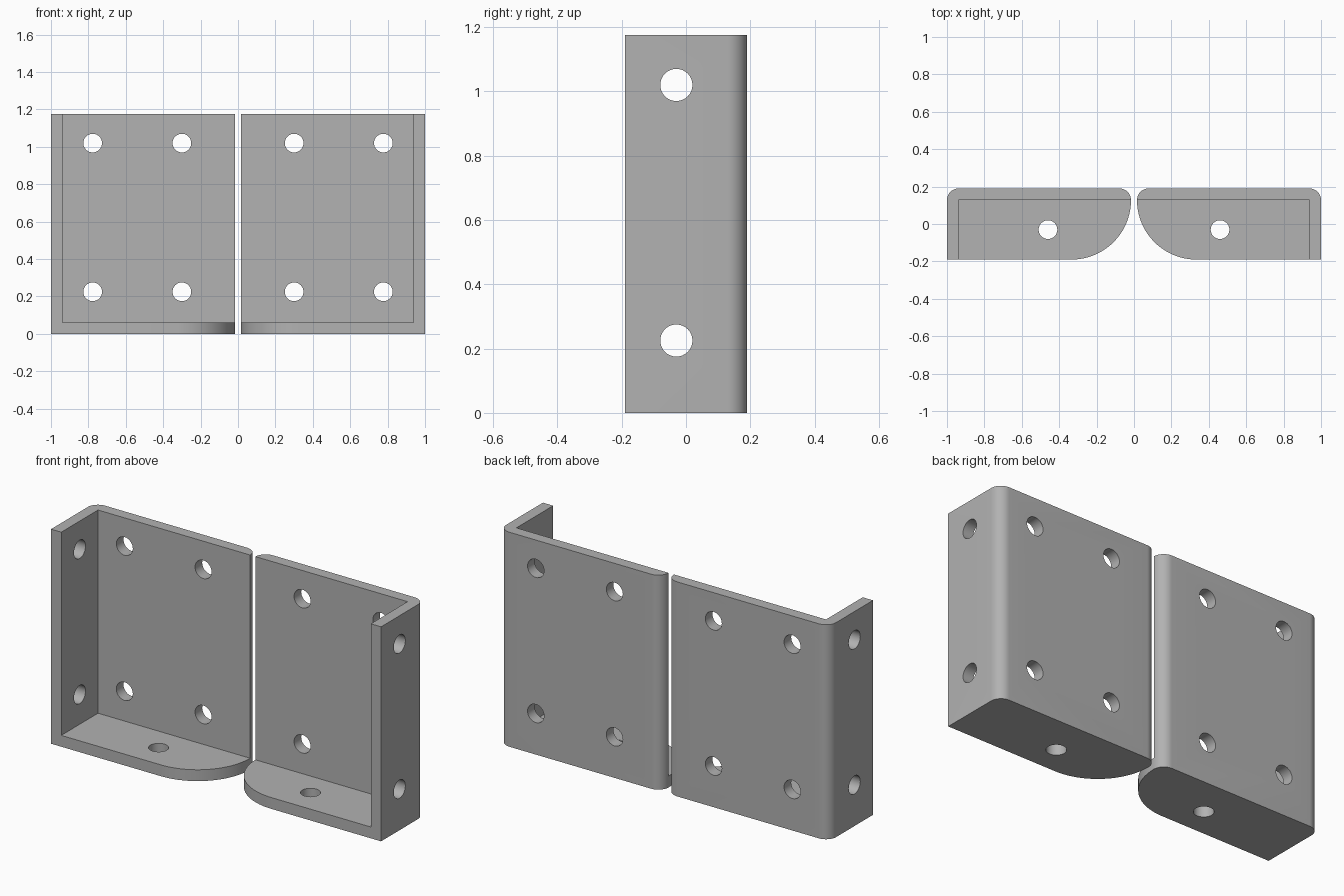
import bpy, bmesh, math
from mathutils import Matrix, Vector

if "Cube" in bpy.data.objects:
    bpy.data.objects.remove(bpy.data.objects["Cube"], do_unlink=True)

GAP, WIDTH, HALF_DEPTH, HEIGHT = 0.016, 1.0, 0.19, 1.175
WALL, HOLE_R = 0.062, 0.05
INNER_Y = HALF_DEPTH - WALL

steel = bpy.data.materials.new("steel grey")
steel.use_nodes = True
grey = (0.445, 0.445, 0.445, 1)
steel.diffuse_color = grey
steel.node_tree.nodes["Principled BSDF"].inputs["Base Color"].default_value = grey


def arc(cx, cy, r, start, end, steps):
    angles = [math.radians(start + (end - start) * i / steps) for i in range(steps + 1)]
    return [(cx + r * math.cos(a), cy + r * math.sin(a)) for a in angles]


def new_object(name, bm):
    bmesh.ops.recalc_face_normals(bm, faces=bm.faces)
    mesh = bpy.data.meshes.new(name)
    bm.to_mesh(mesh)
    bm.free()
    mesh.materials.append(steel)
    obj = bpy.data.objects.new(name, mesh)
    bpy.context.collection.objects.link(obj)
    return obj


def block(name, side):
    # Outline of the floor plate, extruded to full height
    sweep = INNER_Y + HALF_DEPTH
    outline = [(WIDTH, -HALF_DEPTH)]
    outline += arc(WIDTH - WALL, INNER_Y, WALL, 0, 90, 12)
    outline += arc(GAP + WALL, INNER_Y, WALL, 90, 180, 12)
    outline += arc(GAP + sweep, INNER_Y, sweep, 180, 270, 32)[1:]
    bm = bmesh.new()
    face = bm.faces.new([bm.verts.new((side * x, y, 0)) for x, y in outline])
    top = bmesh.ops.extrude_face_region(bm, geom=[face])["geom"]
    bmesh.ops.translate(bm, vec=(0, 0, HEIGHT),
                        verts=[v for v in top if isinstance(v, bmesh.types.BMVert)])
    return new_object(name, bm)


def pocket(side):
    # Space in front of the back wall, inside the side wall, above the floor
    low = Vector((-0.1, -0.5, WALL))
    high = Vector((WIDTH - WALL, INNER_Y, HEIGHT + 0.2))
    centre, size = (low + high) / 2, high - low
    centre.x *= side
    bm = bmesh.new()
    bmesh.ops.create_cube(bm, size=1,
                          matrix=Matrix.Translation(centre) @ Matrix.Diagonal((*size, 1)))
    return new_object("pocket_cutter", bm)


def holes(side):
    # Screw holes: four in the back wall, two in the side wall, one in the floor
    rows = (0.225, 1.02)
    spots = [((x, HALF_DEPTH - WALL / 2, z), "X") for x in (0.30, 0.777) for z in rows]
    spots += [((WIDTH - WALL / 2, -0.03, z), "Y") for z in rows]
    spots += [((0.46, -0.03, WALL / 2), "Z")]
    bm = bmesh.new()
    for (x, y, z), axis in spots:
        place = Matrix.Translation((side * x, y, z)) @ Matrix.Rotation(math.pi / 2, 4, axis)
        bmesh.ops.create_cone(bm, cap_ends=True, segments=32, radius1=HOLE_R,
                              radius2=HOLE_R, depth=WALL * 2, matrix=place)
    return new_object("hole_cutter", bm)


def bracket(name, side):
    obj = block(name, side)
    cutters = [pocket(side), holes(side)]
    for cutter in cutters:
        cutter.hide_render = True
        mod = obj.modifiers.new(cutter.name, "BOOLEAN")
        mod.operation, mod.solver, mod.object = "DIFFERENCE", "EXACT", cutter
    bpy.ops.object.select_all(action="DESELECT")
    bpy.context.view_layer.objects.active = obj
    obj.select_set(True)
    for mod in list(obj.modifiers):
        bpy.ops.object.modifier_apply(modifier=mod.name)
    for cutter in cutters:
        bpy.data.objects.remove(cutter, do_unlink=True)
    bpy.ops.object.shade_smooth_by_angle(angle=math.radians(30))


bracket("left_bracket", 1)
bracket("right_bracket", -1)
